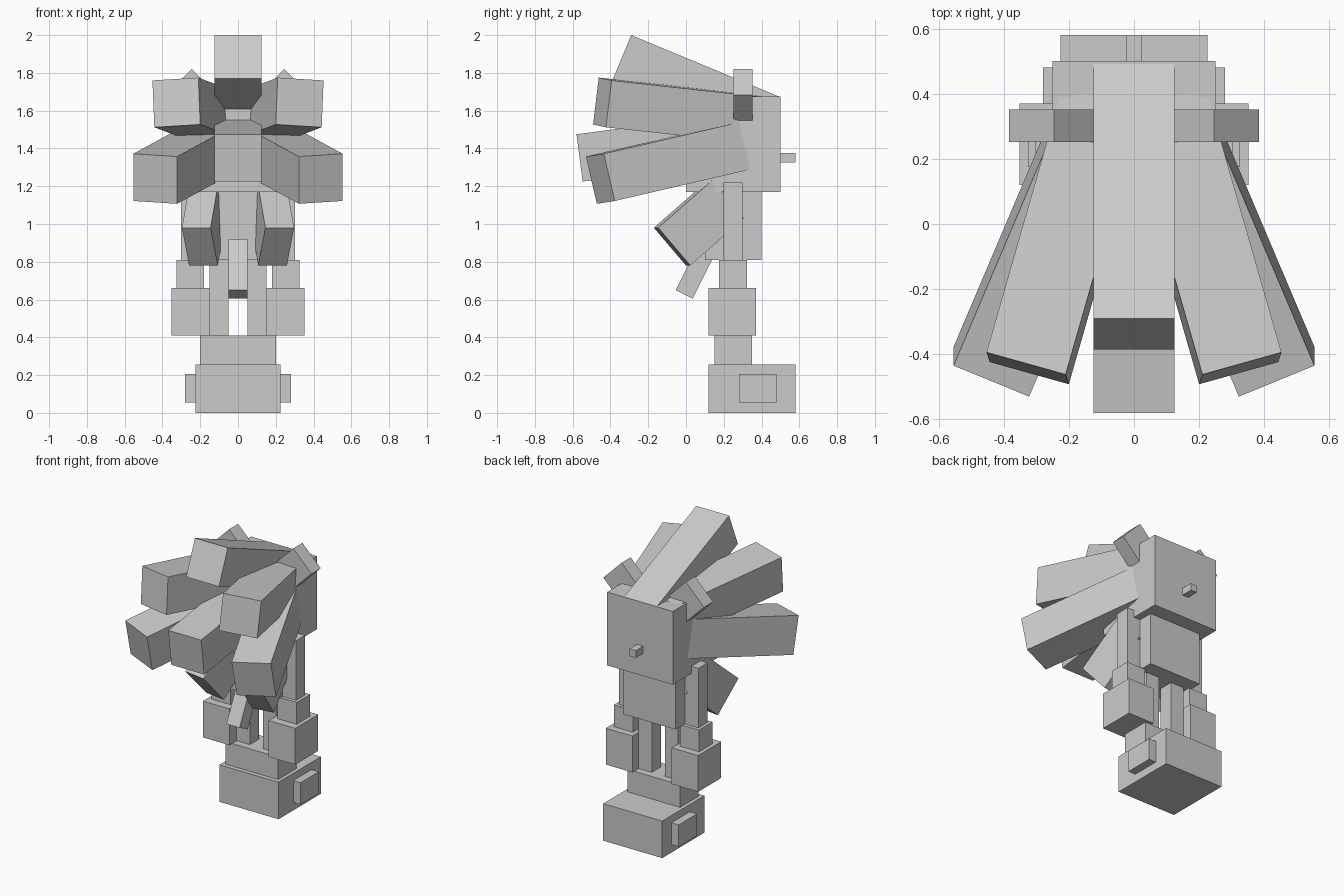
import bpy
import bmesh
from math import radians
from mathutils import Vector, Matrix

default = bpy.data.objects.get("Cube")
if default:
    bpy.data.objects.remove(default, do_unlink=True)

# One flat grey for the whole figure
GREY = (0.6, 0.6, 0.6, 1)
grey = bpy.data.materials.new("plain_grey")
grey.use_nodes = True
grey.diffuse_color = GREY
grey.node_tree.nodes["Principled BSDF"].inputs["Base Color"].default_value = GREY


def add_block(name, matrix):
    """Unit cube placed and shaped by a matrix."""
    bm = bmesh.new()
    bmesh.ops.create_cube(bm, size=1, matrix=matrix)
    bmesh.ops.recalc_face_normals(bm, faces=bm.faces)
    mesh = bpy.data.meshes.new(name)
    bm.to_mesh(mesh)
    bm.free()
    mesh.materials.append(grey)
    obj = bpy.data.objects.new(name, mesh)
    bpy.context.collection.objects.link(obj)


def add_pair(name, matrix):
    """The block on the left (+x) and its mirror image on the right."""
    add_block("left_" + name, matrix)
    add_block("right_" + name, Matrix.Scale(-1, 4, (1, 0, 0)) @ matrix)


def bounds(x, y, z):
    """Matrix of an upright box from its ranges."""
    spans = (x, y, z)
    centre = Vector([(a + b) / 2 for a, b in spans])
    size = Vector([b - a for a, b in spans])
    return Matrix.LocRotScale(centre, None, size)


def lock(corner, across, up, length):
    """Matrix of a tilted box: top inner front corner, front edges, depth."""
    across, up = Vector(across), Vector(up)
    depth = up.cross(across).normalized() * length
    if depth.y < 0:
        depth.negate()
    centre = Vector(corner) + (across - up + depth) / 2
    matrix = Matrix((across, depth, up)).transposed().to_4x4()
    matrix.translation = centre
    return matrix


# Pedestal and hips
add_block("base", bounds((-0.225, 0.225), (0.12, 0.58), (0, 0.255)))
add_block("base_side_pads", bounds((-0.28, 0.28), (0.28, 0.48), (0.055, 0.205)))
add_block("hips", bounds((-0.2, 0.2), (0.15, 0.35), (0.255, 0.41)))

# Body and head
add_block("torso", bounds((-0.2, 0.2), (0.1, 0.4), (0.81, 1.17)))
add_block("head", bounds((-0.25, 0.25), (0, 0.5), (1.17, 1.675)))
add_block("back_knob", bounds((-0.024, 0.024), (0.49, 0.58), (1.325, 1.375)))

# Legs and arms
add_pair("leg", bounds((0.05, 0.15), (0.2, 0.3), (0.4, 0.82)))
add_pair("upper_arm", bounds((0.2, 0.303), (0.198, 0.298), (0.81, 1.22)))
add_pair("cuff", bounds((0.18, 0.325), (0.175, 0.322), (0.66, 0.81)))
add_pair("fist", bounds((0.15, 0.352), (0.12, 0.37), (0.41, 0.66)))

# Ears: square blocks turned on edge
ear = Matrix.LocRotScale(Vector((0.245, 0.302, 1.682)),
                         Matrix.Rotation(radians(45), 3, 'Y'),
                         Vector((0.196, 0.1, 0.196)))
add_pair("ear", ear)

# Central locks
add_block("top_crest", lock((-0.125, -0.29, 2.0), (0.25, 0, 0), (0, 0.096, 0.231), 0.85))
add_block("front_lock", lock((-0.125, -0.58, 1.475), (0.25, 0, 0), (0, -0.033, 0.25), 0.85))

# Side locks fanning out of the head
add_pair("upper_lock", lock((0.21, -0.462, 1.775), (0.243, 0.068, -0.015), (0.01, 0.03, 0.248), 0.85))
add_pair("lower_lock", lock((0.322, -0.53, 1.357), (0.232, 0.095, 0.015), (0, -0.058, 0.25), 0.85))

# Hanging locks in front of the chest
add_pair("chest_lock", lock((0.145, -0.17, 0.98), (0.152, 0.023, 0), (0.038, -0.17, 0.2), 0.38))
add_block("tail_lock", lock((-0.05, -0.055, 0.65), (0.1, 0, 0), (0, -0.09, 0.045), 0.3))
